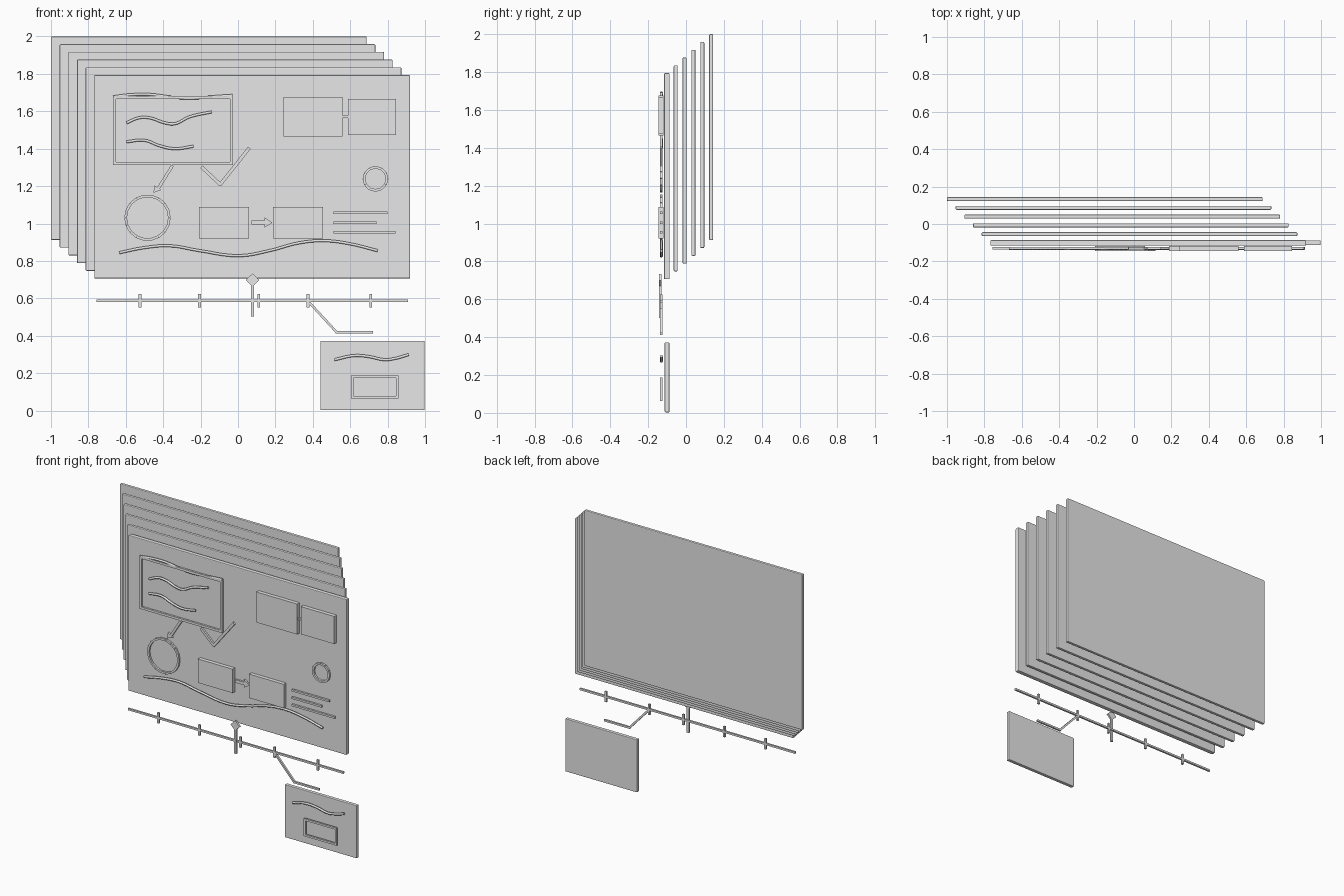
import bpy, bmesh, math
from mathutils import Vector

cube = bpy.data.objects.get("Cube")
if cube:
    bpy.data.objects.remove(cube, do_unlink=True)

grey = bpy.data.materials.new("plain_grey")
grey.use_nodes = True
grey.diffuse_color = (0.8, 0.8, 0.8, 1)
grey.node_tree.nodes["Principled BSDF"].inputs["Base Color"].default_value = (0.8, 0.8, 0.8, 1)

LINE_Y, LINE_D = -0.13, 0.013      # drawn strokes float just off the board
STROKE = 0.016


def prisms(name, outlines, y, depth, bevel=0):
    """Extrude flat x-z outlines through a depth centred on y."""
    bm = bmesh.new()
    for pts in outlines:
        face = bm.faces.new([bm.verts.new((x, y - depth / 2, z)) for x, z in pts])
        out = bmesh.ops.extrude_face_region(bm, geom=[face])
        moved = [v for v in out["geom"] if isinstance(v, bmesh.types.BMVert)]
        bmesh.ops.translate(bm, verts=moved, vec=(0, depth, 0))
    bmesh.ops.recalc_face_normals(bm, faces=bm.faces)
    mesh = bpy.data.meshes.new(name)
    bm.to_mesh(mesh)
    bm.free()
    mesh.materials.append(grey)
    obj = bpy.data.objects.new(name, mesh)
    bpy.context.collection.objects.link(obj)
    if bevel:
        mod = obj.modifiers.new("soft_edges", "BEVEL")
        mod.width, mod.segments = bevel, 2
    return obj


def rect(x0, x1, z0, z1):
    return [(x0, z0), (x1, z0), (x1, z1), (x0, z1)]


def bar(p, q, w=STROKE):
    p, q = Vector(p), Vector(q)
    n = (q - p).normalized().orthogonal() * w / 2
    return [p + n, q + n, q - n, p - n]


def strokes(name, outlines, y=LINE_Y):
    return prisms(name, outlines, y, LINE_D)


def frame(name, x0, x1, z0, z1, w=STROKE):
    return strokes(name, [rect(x0, x1, z0, z0 + w), rect(x0, x1, z1 - w, z1),
                          rect(x0, x0 + w, z0 + w, z1 - w), rect(x1 - w, x1, z0 + w, z1 - w)])


def ring(name, cx, cz, r, count):
    """Circle of short straight bars."""
    pts = [(cx + r * math.cos(math.tau * i / count), cz + r * math.sin(math.tau * i / count))
           for i in range(count)]
    return strokes(name, [bar(pts[i - 1], pts[i], 0.014) for i in range(count)])


def wave(name, pts):
    """Smooth hand-drawn line."""
    curve = bpy.data.curves.new(name, "CURVE")
    curve.dimensions = "3D"
    curve.bevel_depth, curve.bevel_resolution = STROKE / 2, 1
    curve.resolution_u, curve.use_fill_caps = 5, True
    spline = curve.splines.new("BEZIER")
    spline.bezier_points.add(len(pts) - 1)
    for b, (x, z) in zip(spline.bezier_points, pts):
        b.co = (x, LINE_Y, z)
        b.handle_left_type = b.handle_right_type = "AUTO"
    curve.materials.append(grey)
    obj = bpy.data.objects.new(name, curve)
    bpy.context.collection.objects.link(obj)


# Stack of boards, each stepped down, right and forward
for i in range(6):
    x, z = -1 + 0.0464 * i, 0.912 - 0.0412 * i
    front = i == 5
    prisms("front_board" if front else f"back_board_{i + 1}",
           [rect(x, x + 1.688, z, z + 1.088)], 0.133 - 0.0468 * i,
           0.03 if front else 0.021, 0.005)

# Framed note with wavy writing
frame("note_frame", -0.668, -0.027, 1.314, 1.683)
wave("note_top_wave", [(-.668, 1.677), (-.58, 1.688), (-.473, 1.69), (-.366, 1.677),
                       (-.26, 1.669), (-.15, 1.677), (-.03, 1.685)])
wave("note_line_upper", [(-.596, 1.538), (-.53, 1.565), (-.473, 1.565), (-.39, 1.538),
                         (-.34, 1.533), (-.26, 1.57), (-.14, 1.597)])
wave("note_line_lower", [(-.596, 1.437), (-.5, 1.445), (-.42, 1.416), (-.34, 1.4), (-.238, 1.413)])

# Raised cards and their link
for name, r in (("upper_card_large", rect(.243, .559, 1.464, 1.677)),
                ("upper_card_small", rect(.588, .845, 1.474, 1.667)),
                ("lower_card_right", rect(-.209, .059, .921, 1.088)),
                ("lower_card_left", rect(.187, .455, .921, 1.088))):
    prisms(name, [r], -0.131, 0.026)
strokes("card_link", [rect(.559, .588, 1.565, 1.577)])

# Circles
ring("large_circle", -0.484, 1.031, 0.117, 18)
ring("small_circle", 0.735, 1.239, 0.062, 12)

# Arrows and check mark
strokes("note_arrow", [bar((-.35, 1.31), (-.425, 1.19)),
                       [(-.452, 1.164), (-.447, 1.205), (-.41, 1.18)]])
strokes("card_arrow", [rect(.072, .142, .995, 1.016),
                       [(.142, 1.033), (.142, .978), (.184, 1.005)]])
strokes("check_mark", [bar((-.195, 1.303), (-.094, 1.208), .018),
                       bar((-.098, 1.205), (.061, 1.405), .018)])

# Text lines and long wave
strokes("text_lines", [bar((.511, z), (x, z), .013)
                       for x, z in ((.8, 1.058), (.741, 1.005), (.842, .954))])
wave("long_wave", [(-.634, .844), (-.5, .871), (-.366, .881), (-.206, .855), (.008, .828),
                   (.168, .855), (.329, .897), (.463, .908), (.596, .892), (.746, .855)])

# Timeline with ticks, pointer and callout
strokes("timeline_bar", [bar((-.757, .587), (.909, .587), .013)])
for i, x in enumerate((-.524, -.206, .11, .374, .709)):
    strokes(f"timeline_tick_{i + 1}", [rect(x - .007, x + .007, .55, .624)])
strokes("pointer_stem", [rect(.069, .086, .502, .68)], -0.137)
strokes("pointer_diamond", [[(.078, .663), (.114, .698), (.078, .733), (.042, .698)]], -0.137)
strokes("callout_line", [bar((.382, .577), (.527, .419), .013), bar((.522, .419), (.722, .419), .013)])

# Small card below
prisms("small_board", [rect(.441, .997, .003, .372)], -0.1, 0.025, 0.004)
wave("small_board_wave", [(.516, .272), (.623, .294), (.703, .288), (.783, .272),
                          (.837, .278), (.912, .299)])
frame("small_board_frame", .604, .858, .064, .187, .013)
